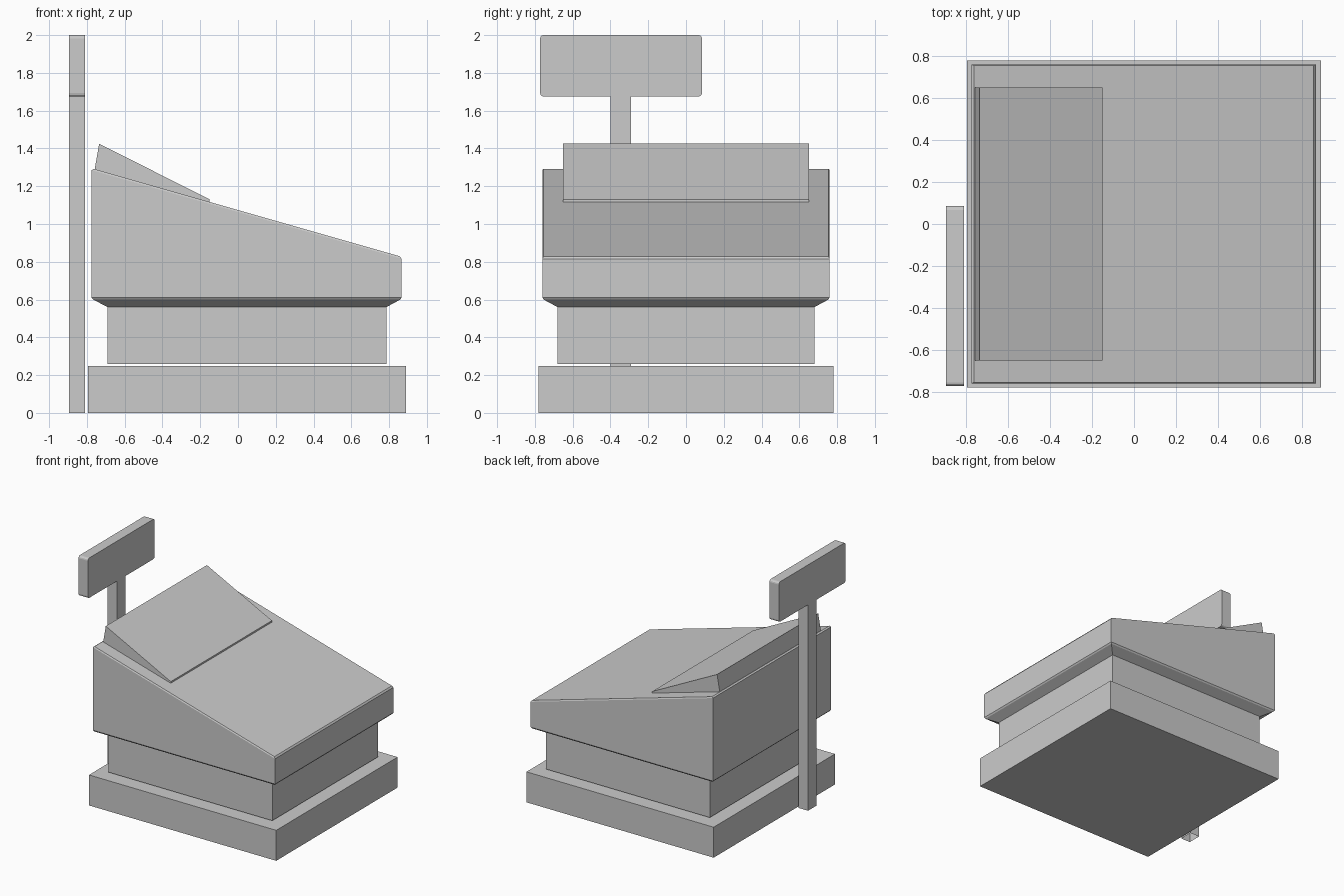
import bpy, bmesh

if "Cube" in bpy.data.objects:
    bpy.data.objects.remove(bpy.data.objects["Cube"])


def finish(name, bm, smooth=False):
    bmesh.ops.recalc_face_normals(bm, faces=bm.faces[:])
    mesh = bpy.data.meshes.new(name)
    bm.to_mesh(mesh)
    bm.free()
    ob = bpy.data.objects.new(name, mesh)
    bpy.context.collection.objects.link(ob)
    return ob


def loft(name, rings, caps=(True, True)):
    """Stack of rectangles: x0, x1, half depth, z at x0, z at x1, y centre."""
    bm = bmesh.new()
    loops = []
    for x0, x1, h, z0, z1, yc in rings:
        loops.append([bm.verts.new(p) for p in (
            (x0, yc - h, z0), (x1, yc - h, z1), (x1, yc + h, z1), (x0, yc + h, z0))])
    for a, b in zip(loops, loops[1:]):
        for i in range(4):
            j = (i + 1) % 4
            bm.faces.new((a[i], a[j], b[j], b[i]))
    if caps[0]:
        bm.faces.new(loops[0][::-1])
    if caps[1]:
        bm.faces.new(loops[-1])
    return finish(name, bm)


def box(name, x0, x1, y0, y1, z0, z1, caps=(True, True)):
    h, yc = (y1 - y0) / 2, (y0 + y1) / 2
    return loft(name, [(x0, x1, h, z0, z0, yc), (x0, x1, h, z1, z1, yc)], caps)


# Cash drawer base and the recessed plinth floating just above it
box("drawer_base", -0.795, 0.89, -0.78, 0.78, 0, 0.248)
box("plinth", -0.69, 0.785, -0.68, 0.68, 0.26, 0.56)

# Sloped main housing with a flared underside and softened rim
loft("housing", [
    (-0.69, 0.785, 0.68, 0.56, 0.56, 0),
    (-0.765, 0.858, 0.752, 0.599, 0.599, 0),
    (-0.775, 0.866, 0.76, 0.61, 0.61, 0),
    (-0.775, 0.866, 0.76, 1.285, 0.816, 0),
    (-0.763, 0.856, 0.755, 1.292, 0.829, 0)])

# Raised wedge screen lying on the slope
bm = bmesh.new()
profile = [(-0.759, 1.288), (-0.735, 1.425), (-0.15, 1.13), (-0.15, 1.112)]
face = bm.faces.new([bm.verts.new((x, -0.65, z)) for x, z in profile])
new = bmesh.ops.extrude_face_region(bm, geom=[face])["geom"]
bmesh.ops.translate(bm, vec=(0, 1.3, 0),
                    verts=[v for v in new if isinstance(v, bmesh.types.BMVert)])
finish("screen_wedge", bm)

# Customer display: open-ended post and a sign with rounded corners
box("display_post", -0.895, -0.81, -0.40, -0.29, 0, 1.68, caps=(False, False))
sign = box("display_sign", -0.895, -0.81, -0.772, 0.085, 1.675, 2.0)
bm = bmesh.new()
bm.from_mesh(sign.data)
corners = [e for e in bm.edges
           if abs(e.verts[0].co.x - e.verts[1].co.x) > 0.05]
bmesh.ops.bevel(bm, geom=corners, offset=0.018, segments=3, profile=0.5, affect='EDGES')
bm.to_mesh(sign.data)
bm.free()
